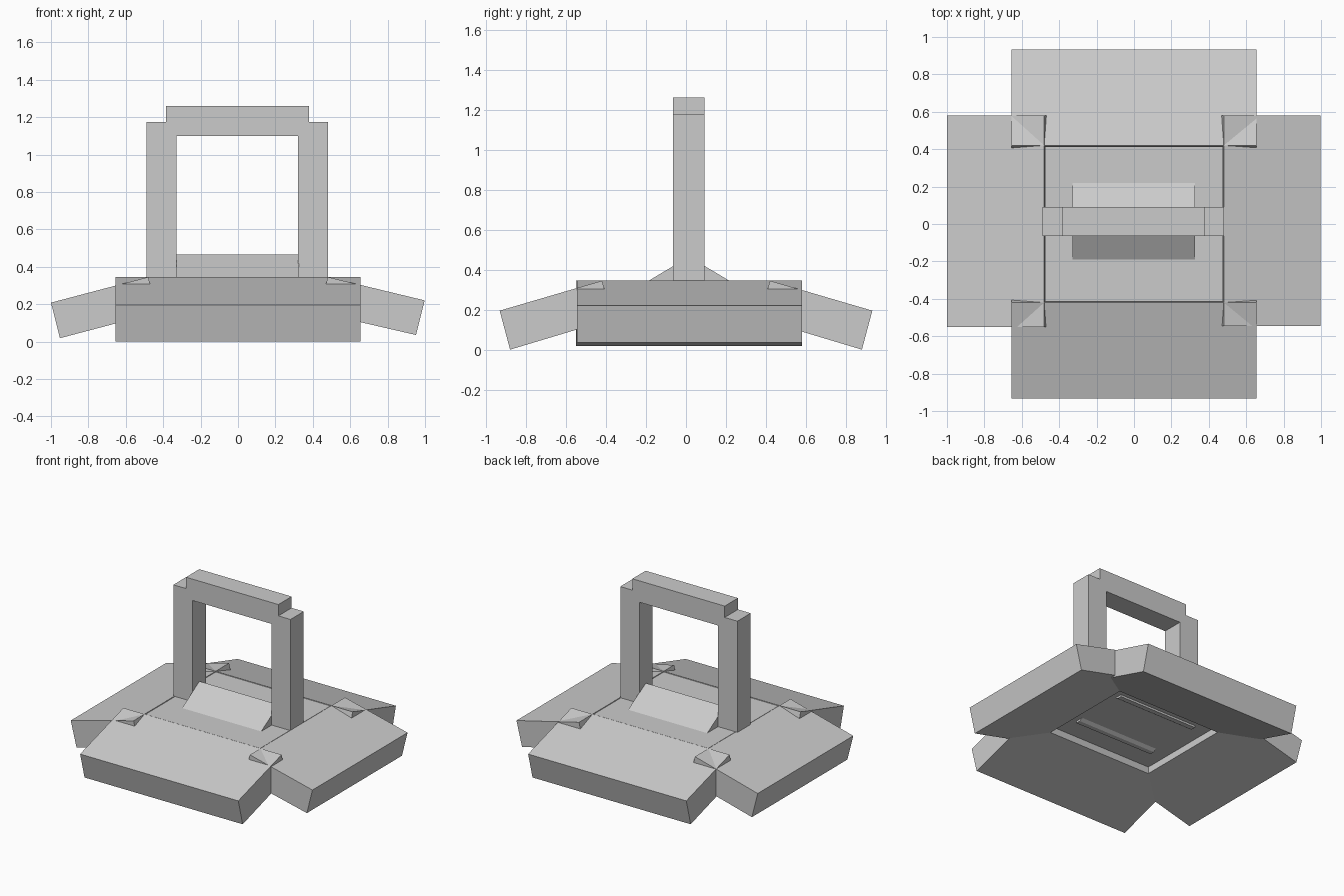
import bpy
import bmesh

cube = bpy.data.objects.get("Cube")
if cube:
    bpy.data.objects.remove(cube, do_unlink=True)

grey = bpy.data.materials.new("plain_grey")
grey.use_nodes = True
colour = (0.6, 0.6, 0.6, 1)
grey.diffuse_color = colour
grey.node_tree.nodes["Principled BSDF"].inputs["Base Color"].default_value = colour


def prism(name, profile, axis, start, end):
    """Extrude a (horizontal, z) profile along the x or y axis."""
    bm = bmesh.new()

    def place(h, z, along):
        return (along, h, z) if axis == "x" else (h, along, z)

    face = bm.faces.new([bm.verts.new(place(h, z, start)) for h, z in profile])
    grown = bmesh.ops.extrude_face_region(bm, geom=[face])
    for v in grown["geom"]:
        if isinstance(v, bmesh.types.BMVert):
            if axis == "x":
                v.co.x = end
            else:
                v.co.y = end
    bmesh.ops.recalc_face_normals(bm, faces=bm.faces)
    mesh = bpy.data.meshes.new(name)
    bm.to_mesh(mesh)
    bm.free()
    mesh.materials.append(grey)
    obj = bpy.data.objects.new(name, mesh)
    bpy.context.collection.objects.link(obj)
    return obj


def box(name, x, y, z):
    return prism(name, [(x[0], z[0]), (x[1], z[0]), (x[1], z[1]), (x[0], z[1])], "y", *y)


# Sloping flaps around the base
long_flap = [(0.42, 0.345), (0.932, 0.195), (0.88, 0.0), (0.365, 0.155)]
prism("back_flap", long_flap, "x", -0.655, 0.655)
prism("front_flap", [(-h, z) for h, z in long_flap], "x", -0.655, 0.655)
prism("left_flap", [(0.48, 0.345), (0.998, 0.22), (0.952, 0.035), (0.433, 0.155)],
      "y", -0.545, 0.58)
prism("right_flap", [(-0.48, 0.345), (-1.0, 0.208), (-0.952, 0.018), (-0.433, 0.155)],
      "y", -0.55, 0.58)

# Flat centre plate, recessed underneath
box("centre_plate", (-0.475, 0.475), (-0.415, 0.415), (0.22, 0.343))

# Pair of sloping braces meeting under the handle, poking through the plate
for side, name in ((1, "back_brace"), (-1, "front_brace")):
    brace = [(0, 0.465), (0.235, 0.325), (0.235, 0.205), (0.20, 0.205), (0, 0.325)]
    prism(name, [(0.015 + side * h, z) for h, z in brace], "x", -0.33, 0.325)

# Handle
depth = (-0.065, 0.092)
box("handle_right_post", (-0.49, -0.33), depth, (0.30, 1.175))
box("handle_left_post", (0.322, 0.48), depth, (0.30, 1.175))
box("handle_top_bar", (-0.385, 0.38), depth, (1.10, 1.26))
